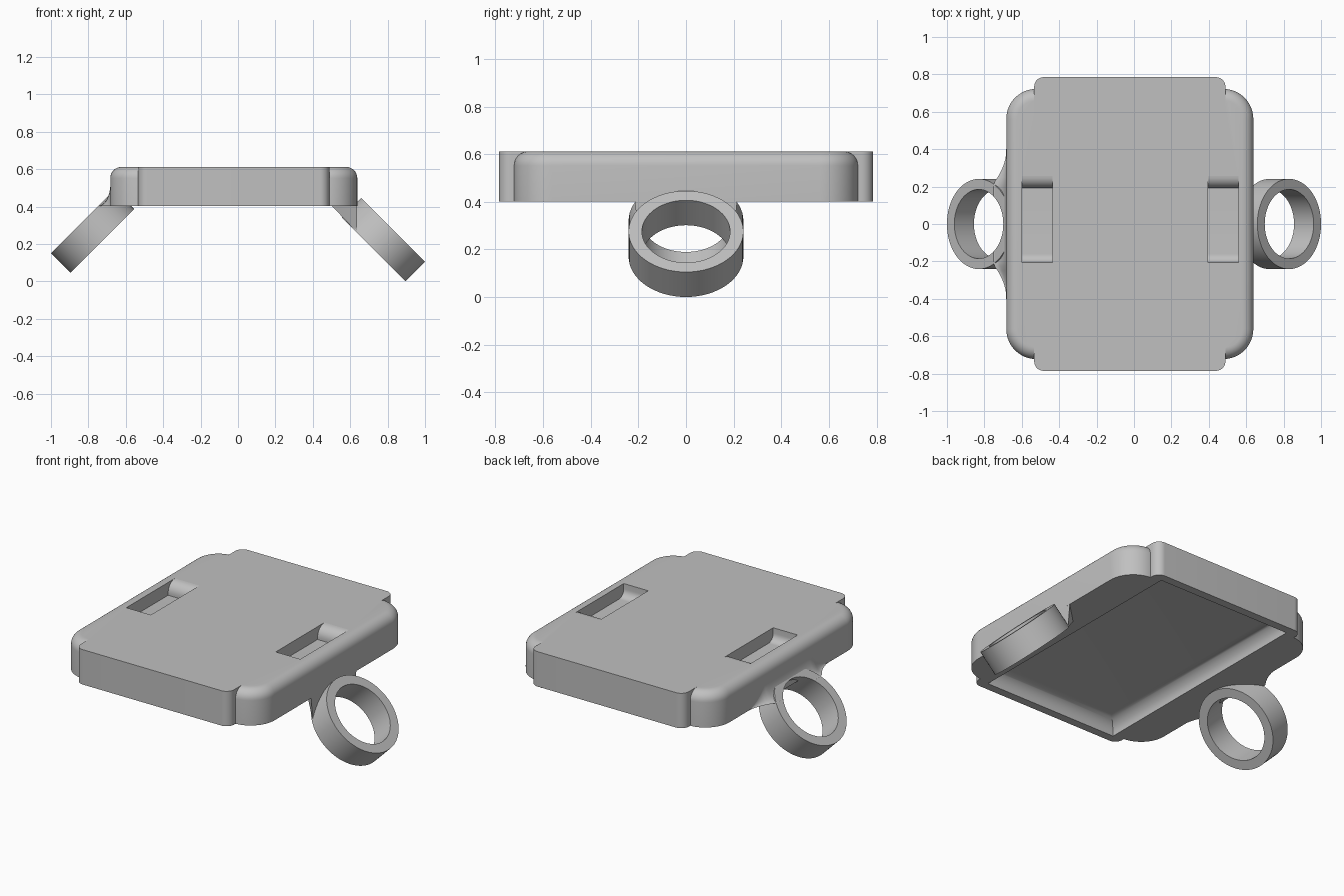
import bpy, bmesh, math
from mathutils import Matrix

if "Cube" in bpy.data.objects:
    bpy.data.objects.remove(bpy.data.objects["Cube"])

CX = -0.0225                 # centre line of the shell
Z0, Z1 = 0.402, 0.612        # shell bottom and top
grey = bpy.data.materials.new("mid grey")
grey.diffuse_color = (0.53, 0.53, 0.53, 1)
grey.use_nodes = True
grey.node_tree.nodes["Principled BSDF"].inputs["Base Color"].default_value = grey.diffuse_color


def finish(name, bm):
    bmesh.ops.recalc_face_normals(bm, faces=bm.faces)
    me = bpy.data.meshes.new(name)
    bm.to_mesh(me)
    bm.free()
    ob = bpy.data.objects.new(name, me)
    bpy.context.collection.objects.link(ob)
    me.materials.append(grey)
    return ob


def rounded_box(name, cx, hx, hy, z0, z1, corner=0, top=0):
    bm = bmesh.new()
    bmesh.ops.create_cube(bm, size=1, matrix=Matrix.Translation((cx, 0, (z0 + z1) / 2))
                          @ Matrix.Diagonal((2 * hx, 2 * hy, z1 - z0, 1)))
    if corner:
        es = [e for e in bm.edges if abs(e.verts[0].co.z - e.verts[1].co.z) > 0.01]
        bmesh.ops.bevel(bm, geom=es, offset=corner, segments=12, profile=0.5, affect='EDGES')
    if top:
        es = [e for e in bm.edges if all(v.co.z > z1 - 1e-4 for v in e.verts)]
        bmesh.ops.bevel(bm, geom=es, offset=top, segments=8, profile=0.5, affect='EDGES')
    return finish(name, bm)


def prism_x(name, pts, a, b):
    """Extrude a (y, z) profile along x."""
    bm = bmesh.new()
    f = bm.faces.new([bm.verts.new((a, y, z)) for y, z in pts])
    r = bmesh.ops.extrude_face_region(bm, geom=[f])
    bmesh.ops.translate(bm, verts=[v for v in r['geom'] if isinstance(v, bmesh.types.BMVert)],
                        vec=(b - a, 0, 0))
    return finish(name, bm)


def hull(name, pts):
    """Convex solid from (x, half width, z) points mirrored in y."""
    bm = bmesh.new()
    vs = [bm.verts.new((x, s * y, z)) for x, y, z in pts for s in (1, -1)]
    r = bmesh.ops.convex_hull(bm, input=vs)
    bmesh.ops.delete(bm, geom=list({v for v in r['geom_interior'] + r['geom_unused']
                                    if isinstance(v, bmesh.types.BMVert)}), context='VERTS')
    return finish(name, bm)


def cylinder(name, radius, depth, centre, side):
    bm = bmesh.new()
    bmesh.ops.create_cone(bm, cap_ends=True, segments=64, radius1=radius, radius2=radius, depth=depth,
                          matrix=Matrix.Translation(centre) @ Matrix.Rotation(side * math.pi / 4, 4, 'Y'))
    return finish(name, bm)


def combine(ob, other, op):
    """Apply a boolean and remove the helper."""
    m = ob.modifiers.new("bool", 'BOOLEAN')
    m.operation, m.object, m.solver = op, other, 'EXACT'
    bpy.context.view_layer.objects.active = ob
    bpy.ops.object.modifier_apply(modifier=m.name)
    bpy.data.objects.remove(other)


def arc(cy, cz, r, a0, a1, n=8):
    return [(cy + r * math.cos(math.radians(a0 + (a1 - a0) * i / n)),
             cz + r * math.sin(math.radians(a0 + (a1 - a0) * i / n))) for i in range(n + 1)]


# Shell: softened wide box joined with a longer, narrower one
shell = rounded_box("shell", CX, 0.6605, 0.722, Z0, Z1, 0.16, 0.06)
combine(shell, rounded_box("end_tabs", CX, 0.511, 0.785, Z0, Z1, 0.05), 'UNION')

# Shallow pocket under the shell, coved into its ceiling
combine(shell, rounded_box("pocket", CX, 0.445, 0.735, 0.3, 0.485, 0, 0.08), 'DIFFERENCE')

# Strap slots: rolled lip at the back, coved at the front
FLOOR = 0.535
slot = ([(0.192, FLOOR)] + arc(0.257, Z1 - 0.065, 0.065, 180, 90)
        + [(0.257, 0.7), (-0.205, 0.7)] + arc(-0.16, FLOOR + 0.045, 0.045, 180, 270))
for x in (-0.6, 0.395):
    combine(shell, prism_x("slot", slot, x, x + 0.163), 'DIFFERENCE')

# Tilted rings
RX = 0.7775
objs = [shell]
for side, label, cz in ((1, "right", 0.2235), (-1, "left", 0.268)):
    centre = (side * RX, 0, cz)
    ring = cylinder(label + "_ring", 0.241, 0.148, centre, side)
    if side > 0:
        # Narrowing bracket between the right ring and the shell
        top, low, wall = RX + cz + 0.105, RX + cz - 0.105, CX + 0.66
        combine(ring, hull("bracket", [(0.5, 0.08, Z0 + 0.004), (wall, 0.2, low - wall + 0.002),
                                       (wall, 0.215, Z0 + 0.004), (wall, 0.09, top - wall - 0.005),
                                       (0.55, 0.06, Z0 + 0.004)]), 'UNION')
    combine(ring, cylinder("hole", 0.185, 0.4, centre, side), 'DIFFERENCE')
    objs.append(ring)

# Flared web blending the left ring into the shell wall
bm = bmesh.new()
rows = []
N = 32
B = Z0 + 0.001
for i in range(N + 1):
    y = -0.4 + 0.8 * i / N
    t = min(1, max(0, (0.4 - abs(y)) / 0.18))
    w = max(0.02, t * t)
    prof = [(-0.62, B)]
    for k in range(9):
        a = math.pi / 2 * k / 8
        prof.append((-0.682 - 0.068 * w * (1 - math.sin(a)), B + 0.12 * w * (1 - math.cos(a))))
    prof.append((-0.62, prof[-1][1]))
    rows.append([bm.verts.new((x, y, z)) for x, z in prof])
for r, s in zip(rows, rows[1:]):
    for k in range(len(r)):
        j = (k + 1) % len(r)
        bm.faces.new((r[k], r[j], s[j], s[k]))
bm.faces.new(rows[0])
bm.faces.new(rows[-1])
web = finish("left_web", bm)
combine(web, cylinder("hole", 0.185, 0.4, (-RX, 0, 0.268), -1), 'DIFFERENCE')
objs.append(web)

# Smooth shading with crisp edges
for ob in objs:
    bpy.ops.object.select_all(action='DESELECT')
    ob.select_set(True)
    bpy.context.view_layer.objects.active = ob
    bpy.ops.object.shade_smooth_by_angle(angle=math.radians(30))
